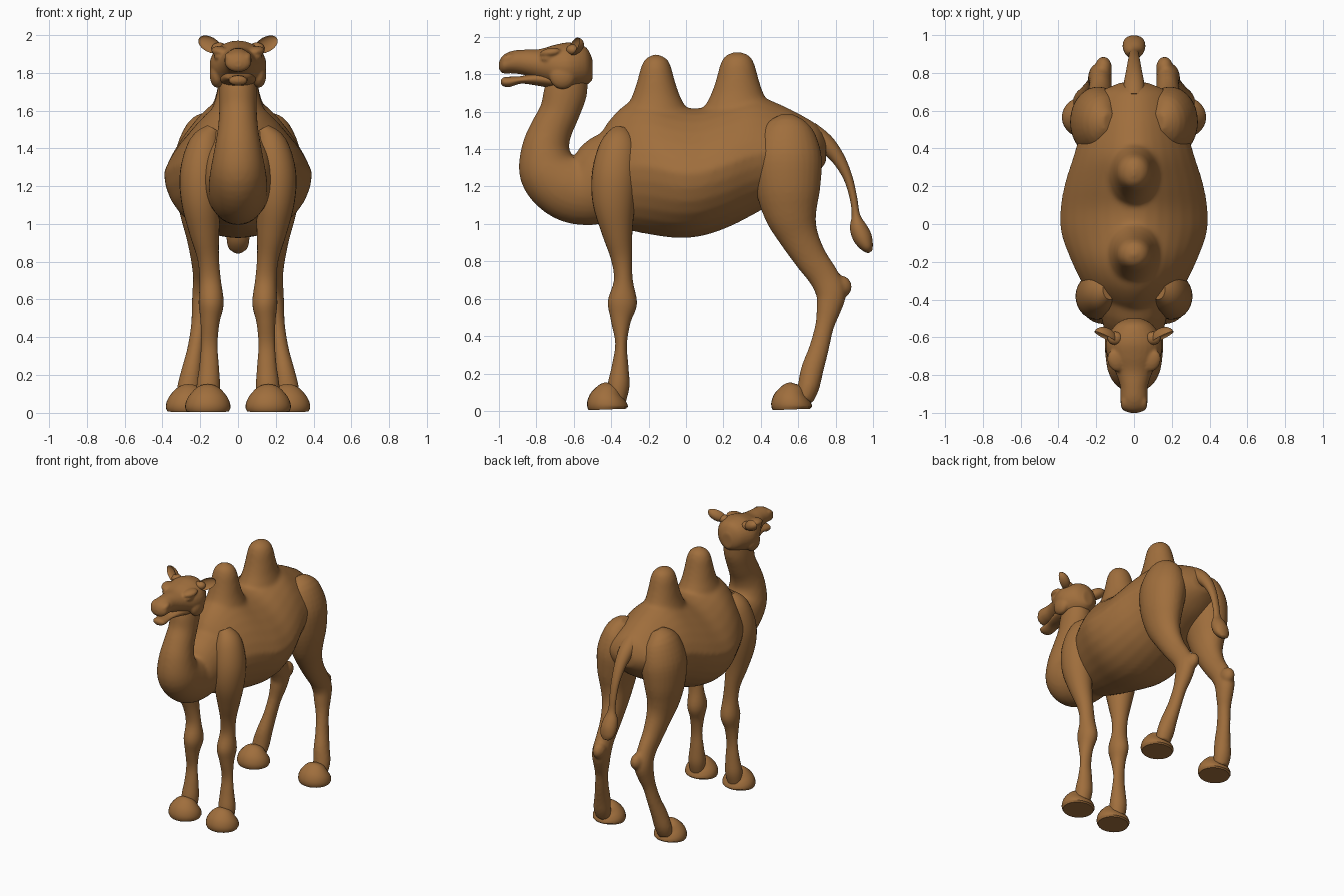
import bpy
import bmesh
import math
from mathutils import Vector, Matrix

SIDES = 28   # points around each cross-section
STEPS = 4    # in-between rings for each pair of key rings

start_cube = bpy.data.objects.get("Cube")
if start_cube:
    bpy.data.objects.remove(start_cube)

brown = bpy.data.materials.new("camel brown")
brown.use_nodes = True
coat = (.35, .157, .046, 1)
brown.diffuse_color = coat
shader = brown.node_tree.nodes["Principled BSDF"]
shader.inputs["Base Color"].default_value = coat
shader.inputs["Roughness"].default_value = .8


def blend(a, b, c, d, t):
    """Catmull-Rom curve between b and c."""
    return .5 * (2 * b + (c - a) * t + (2 * a - 5 * b + 4 * c - d) * t ** 2
                 + (3 * b - a - 3 * c + d) * t ** 3)


def refine(rings):
    """Insert smooth in-between rings."""
    result = []
    last = len(rings) - 1
    for i in range(last):
        keys = [rings[max(i - 1, 0)], rings[i], rings[i + 1], rings[min(i + 2, last)]]
        for step in range(STEPS):
            result.append([blend(*values, step / STEPS) for values in zip(*keys)])
    result.append(list(rings[-1]))
    return result


def loft(bm, rings, side=1, upright=False, pinch=0):
    """Skin ellipses (x, y, z, half width, half depth) along a path."""
    rings = refine(rings)
    centres = [Vector((side * r[0], r[1], r[2])) for r in rings]
    loops = []
    for i, ring in enumerate(rings):
        tangent = centres[min(i + 1, len(rings) - 1)] - centres[max(i - 1, 0)]
        tangent.normalize()
        across = Vector((1, 0, 0))
        across = (across - tangent * tangent.dot(across)).normalized()
        up = across.cross(tangent)
        if upright:
            across, up = Vector((1, 0, 0)), Vector((0, 0, 1))
        width, depth = max(ring[3], .004), max(ring[4], .004)
        loop = []
        for k in range(SIDES):
            angle = math.tau * k / SIDES
            c, s = math.cos(angle), math.sin(angle)
            w = width * c * (1 - pinch * max(s, 0))
            loop.append(bm.verts.new(centres[i] + across * w + up * depth * s))
        loops.append(loop)
    for a, b in zip(loops, loops[1:]):
        for k in range(SIDES):
            n = (k + 1) % SIDES
            bm.faces.new((a[k], a[n], b[n], b[k]))
    bm.faces.new(loops[0])
    bm.faces.new(loops[-1])


def barrel(bm, sections, pinch=0):
    """Loft front-to-back sections (y, top, bottom, half width)."""
    rings = [(0, y, (t + b) / 2, w, (t - b) / 2) for y, t, b, w in sections]
    loft(bm, rings, upright=True, pinch=pinch)


def blob(bm, centre, size, turn=(0, 0, 0), cup=False):
    """Ellipsoid; a cupped one is hollowed from the front."""
    made = bmesh.ops.create_uvsphere(bm, u_segments=24, v_segments=16, radius=1)
    x, y, z = turn
    spin = Matrix.Rotation(z, 3, 'Z') @ Matrix.Rotation(y, 3, 'Y') @ Matrix.Rotation(x, 3, 'X')
    for v in made["verts"]:
        if cup and v.co.y < 0:
            v.co.y *= -.45
        v.co = spin @ Vector(a * b for a, b in zip(v.co, size)) + Vector(centre)


def finish(name, bm, fuse=0, smoothing=0):
    """Turn the mesh into a smooth named object, optionally fused into one skin."""
    bmesh.ops.recalc_face_normals(bm, faces=bm.faces)
    mesh = bpy.data.meshes.new(name)
    bm.to_mesh(mesh)
    bm.free()
    mesh.materials.append(brown)
    obj = bpy.data.objects.new(name, mesh)
    bpy.context.collection.objects.link(obj)
    bpy.ops.object.select_all(action='DESELECT')
    obj.select_set(True)
    bpy.context.view_layer.objects.active = obj
    bpy.ops.object.shade_smooth_by_angle(angle=math.radians(50))
    if fuse:
        skin = obj.modifiers.new("Fuse", 'REMESH')
        skin.mode = 'VOXEL'
        skin.voxel_size = fuse
        skin.use_smooth_shade = True
        relax = obj.modifiers.new("Relax", 'SMOOTH')
        relax.factor = .5
        relax.iterations = smoothing
    return obj


# Torso, humps and neck share one skin
body = bmesh.new()
barrel(body, [
    (-.5, 1.4, 1.06, .09), (-.42, 1.54, 1, .2), (-.32, 1.64, .97, .27),
    (-.2, 1.67, .945, .33), (-.05, 1.63, .925, .385), (.08, 1.62, .935, .39),
    (.22, 1.66, .98, .365), (.36, 1.69, 1.05, .32), (.5, 1.64, 1.13, .28),
    (.62, 1.58, 1.2, .24), (.7, 1.53, 1.27, .18), (.75, 1.46, 1.33, .07)], pinch=.3)
for y, grow in ((-.16, 0), (.275, .012)):
    loft(body, [(0, y, z + grow, w, d + grow) for z, w, d in (
        (1.5, .17, .2), (1.6, .14, .17), (1.68, .115, .13), (1.76, .1, .102),
        (1.84, .085, .08), (1.885, .058, .055), (1.907, .01, .01))])
loft(body, [
    (0, -.6, 1.87, .09, .08), (0, -.64, 1.72, .1, .115), (0, -.675, 1.6, .1, .108),
    (0, -.722, 1.5, .108, .113), (0, -.75, 1.4, .125, .13), (0, -.735, 1.29, .145, .162),
    (0, -.66, 1.215, .155, .18), (0, -.55, 1.185, .16, .195), (0, -.38, 1.25, .2, .25),
    (0, -.2, 1.28, .2, .25)])
finish("body_and_neck", body, fuse=.014, smoothing=8)

# Head with muzzle, brows and nostril ridges
head = bmesh.new()
barrel(head, [
    (-.5, 1.88, 1.77, .04), (-.535, 1.945, 1.74, .1), (-.62, 1.97, 1.71, .148),
    (-.7, 1.958, 1.725, .14), (-.78, 1.935, 1.765, .1), (-.86, 1.932, 1.795, .073),
    (-.93, 1.925, 1.805, .072), (-.98, 1.9, 1.805, .064), (-1, 1.865, 1.83, .02)])
for s in (-1, 1):
    blob(head, (s * .095, -.725, 1.915), (.045, .06, .025), (.15, 0, s * -.4))
    blob(head, (s * .1, -.745, 1.885), (.025, .035, .018), (0, 0, s * -.4))
    blob(head, (s * .045, -.95, 1.885), (.026, .04, .022), (.4, 0, 0))
    blob(head, (s * .11, -.66, 1.79), (.04, .07, .07))
finish("head", head, fuse=.008, smoothing=4)

jaw = bmesh.new()
barrel(jaw, [
    (-.66, 1.8, 1.73, .1), (-.72, 1.81, 1.727, .095), (-.8, 1.81, 1.74, .075),
    (-.88, 1.79, 1.75, .052), (-.94, 1.787, 1.733, .05), (-.975, 1.783, 1.735, .044),
    (-.99, 1.77, 1.75, .015)])
finish("lower_jaw", jaw)

# Legs, feet and ears, once for each side
FRONT_LEG = [
    (.13, -.35, 1.5, .04, .05), (.17, -.36, 1.42, .09, .1), (.195, -.38, 1.27, .112, .122),
    (.195, -.385, 1.12, .105, .115), (.178, -.368, .96, .08, .083), (.158, -.345, .82, .057, .057),
    (.147, -.335, .7, .056, .05), (.142, -.34, .58, .066, .078), (.148, -.348, .48, .05, .053),
    (.152, -.347, .36, .043, .031), (.153, -.352, .24, .052, .044), (.157, -.36, .14, .062, .058),
    (.16, -.37, .06, .055, .05)]
HIND_LEG = [
    (.13, .54, 1.57, .04, .05), (.165, .54, 1.5, .11, .14), (.185, .54, 1.36, .148, .185),
    (.2, .545, 1.2, .135, .175), (.2, .56, 1.06, .108, .143), (.19, .6, .94, .085, .107),
    (.182, .665, .82, .068, .087), (.178, .735, .72, .06, .08), (.18, .775, .63, .062, .08),
    (.19, .762, .54, .055, .065), (.205, .74, .45, .045, .05), (.225, .71, .33, .045, .053),
    (.245, .675, .22, .055, .06), (.26, .655, .13, .062, .058), (.265, .63, .06, .055, .05)]


def foot(name, x, y, side):
    bm = bmesh.new()
    loft(bm, [(x, y, .008, .112, .1), (x, y, .03, .12, .11), (x, y + .006, .065, .113, .102),
              (x, y + .018, .1, .088, .078), (x, y + .035, .128, .05, .045),
              (x, y + .04, .137, .01, .01)], side, upright=False)
    finish(name, bm)


for s, label in ((1, "left"), (-1, "right")):
    bm = bmesh.new()
    loft(bm, FRONT_LEG, s)
    finish("front_leg_" + label, bm)
    foot("front_foot_" + label, .16, -.42, s)

    bm = bmesh.new()
    loft(bm, HIND_LEG, s)
    blob(bm, (s * .162, .825, .665), (.045, .062, .06), (-.5, 0, 0))
    finish("hind_leg_" + label, bm, fuse=.011, smoothing=4)
    foot("hind_foot_" + label, .262, .565, s)

    bm = bmesh.new()
    blob(bm, (s * .15, -.6, 1.95), (.072, .05, .04), (-.25, s * -.45, s * .5), cup=True)
    blob(bm, (s * .1, -.605, 1.93), (.04, .035, .03))
    finish("ear_" + label, bm)

# Tail ending in a tuft
tail = bmesh.new()
loft(tail, [
    (0, .66, 1.5, .06, .05), (0, .74, 1.435, .055, .05), (0, .81, 1.355, .042, .037),
    (0, .865, 1.25, .032, .025), (0, .895, 1.14, .027, .02), (0, .908, 1.05, .028, .022),
    (0, .92, .985, .052, .045), (0, .945, .925, .06, .05), (0, .97, .875, .05, .033),
    (0, .985, .85, .02, .012)])
finish("tail", tail)
